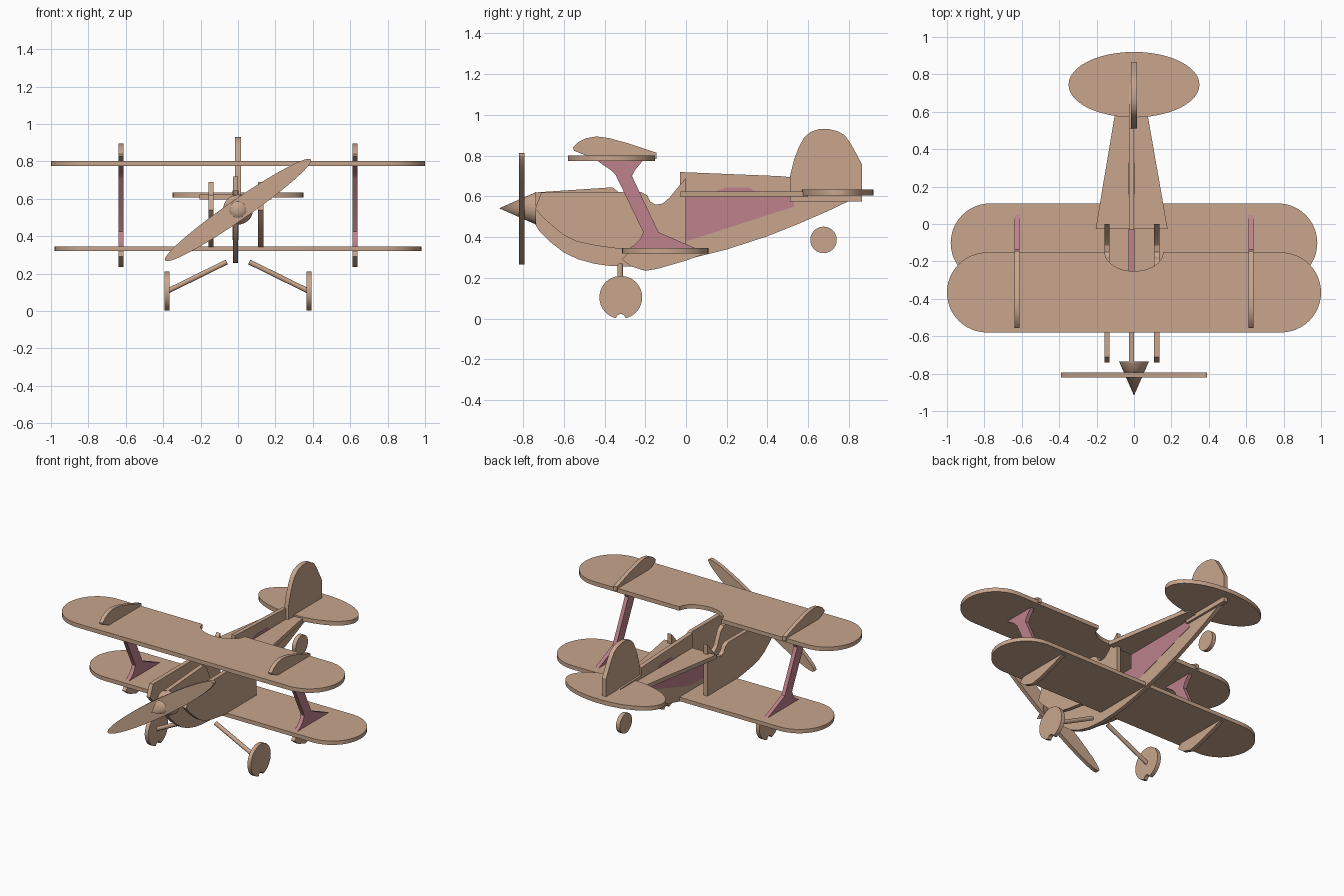
import bpy, bmesh, math
from mathutils import Vector


def material(name, rgb):
    m = bpy.data.materials.new(name)
    m.diffuse_color = (*rgb, 1)
    return m


WOOD = material("light wood", (0.58, 0.38, 0.265))
PINK = material("dusty pink", (0.51, 0.22, 0.26))


def plate(name, pts, lo, hi, axis, mat=WOOD, smooth=True):
    """Flat board: outline extruded along x (points are y,z), y (x,z) or z (x,y)."""
    bm = bmesh.new()
    at = {"x": lambda a, b, t: (t, a, b), "y": lambda a, b, t: (a, t, b),
          "z": lambda a, b, t: (a, b, t)}[axis]
    low = [bm.verts.new(at(a, b, lo)) for a, b in pts]
    top = [bm.verts.new(at(a, b, hi)) for a, b in pts]
    n = len(pts)
    bm.faces.new(low)
    bm.faces.new(top)
    for i in range(n):
        j = (i + 1) % n
        bm.faces.new((low[i], low[j], top[j], top[i]))
    bmesh.ops.recalc_face_normals(bm, faces=bm.faces)
    me = bpy.data.meshes.new(name)
    bm.to_mesh(me)
    bm.free()
    return finish(name, me, mat, smooth)


def finish(name, me, mat, smooth):
    me.materials.append(mat)
    ob = bpy.data.objects.new(name, me)
    bpy.context.collection.objects.link(ob)
    if smooth:
        bpy.ops.object.select_all(action='DESELECT')
        ob.select_set(True)
        bpy.context.view_layer.objects.active = ob
        bpy.ops.object.shade_smooth_by_angle(angle=math.radians(25))
    return ob


def cone(name, p0, p1, r0, r1):
    """Round rod or cone between two points."""
    p0, p1 = Vector(p0), Vector(p1)
    bm = bmesh.new()
    bmesh.ops.create_cone(bm, cap_ends=True, segments=32, radius1=r0, radius2=r1,
                          depth=(p1 - p0).length)
    me = bpy.data.meshes.new(name)
    bm.to_mesh(me)
    bm.free()
    ob = finish(name, me, WOOD, True)
    ob.rotation_mode = 'QUATERNION'
    ob.rotation_quaternion = (p1 - p0).to_track_quat('Z', 'Y')
    ob.location = (p0 + p1) / 2
    return ob


def arc(cx, cy, rx, ry, a0, a1, n=24):
    return [(cx + rx * math.cos(math.radians(a0 + (a1 - a0) * i / n)),
             cy + ry * math.sin(math.radians(a0 + (a1 - a0) * i / n))) for i in range(n + 1)]


# Wings with round tips; the upper one has a cockpit cutout in its rear edge
def wing(half, y0, y1, cut):
    cy, r = (y0 + y1) / 2, (y1 - y0) / 2
    return (arc(half - r, cy, r, r, -90, 90) + cut + arc(r - half, cy, r, r, 90, 270))


plate("upper_wing", wing(1.0, -0.58, -0.152, arc(0, -0.152, 0.155, 0.1, 0, -180)),
      0.775, 0.802, "z")
plate("lower_wing", wing(0.98, -0.313, 0.11, []), 0.32, 0.346, "z")

# Tail surfaces
plate("tailplane", arc(0, 0.745, 0.35, 0.175, 0, 352.5, 47), 0.606, 0.634, "z")
plate("tail_fin", [(0.51, 0.575), (0.51, 0.70), (0.53, 0.78), (0.555, 0.845), (0.58, 0.89),
                   (0.61, 0.916), (0.65, 0.93), (0.70, 0.931), (0.745, 0.92), (0.78, 0.9),
                   (0.805, 0.865), (0.825, 0.83), (0.865, 0.755), (0.865, 0.575)],
      -0.015, 0.015, "x")

# Fuselage: centre profile, pink painted panels, two side boards, rear deck
CX0, CX1 = -0.028, 0.0
plate("centre_profile", [
    (-0.74, 0.62), (-0.755, 0.54), (-0.75, 0.48), (-0.72, 0.43), (-0.67, 0.38), (-0.6, 0.325),
    (-0.53, 0.292), (-0.45, 0.27), (-0.38, 0.26), (-0.3, 0.256), (-0.2, 0.26), (-0.1, 0.272),
    (0.0, 0.29), (0.2, 0.34), (0.4, 0.405), (0.55, 0.465), (0.7, 0.53), (0.8, 0.578),
    (0.83, 0.6), (0.73, 0.64), (0.51, 0.645), (0.51, 0.695), (0.46, 0.7), (-0.03, 0.72),
    (-0.03, 0.5), (-0.25, 0.5), (-0.29, 0.53), (-0.33, 0.62), (-0.36, 0.645)], CX0, CX1, "x")
plate("pink_side_panel", [(-0.25, 0.38), (0.0, 0.38), (0.53, 0.55), (0.53, 0.6), (-0.028, 0.6),
                          (-0.028, 0.502), (-0.25, 0.502)], CX0 - 0.002, CX1 + 0.002, "x", PINK)
plate("pink_spine_panel", [(0.13, 0.62), (0.19, 0.643), (0.31, 0.643), (0.35, 0.62)],
      CX0 - 0.002, CX1 + 0.002, "x", PINK)
side = [(-0.74, 0.54), (-0.7, 0.495), (-0.65, 0.45), (-0.6, 0.41), (-0.54, 0.38), (-0.46, 0.362),
        (-0.38, 0.35), (-0.3, 0.34), (-0.25, 0.33), (0.0, 0.33), (0.0, 0.69), (-0.04, 0.645),
        (-0.08, 0.595), (-0.115, 0.565), (-0.15, 0.56), (-0.175, 0.575), (-0.19, 0.605),
        (-0.22, 0.622), (-0.71, 0.62)]
for label, x in (("left", -0.145), ("right", 0.122)):
    plate(label + "_side_board", side, x - 0.014, x + 0.014, "x")
plate("rear_deck", [(-0.205, -0.027), (0.18, -0.027), (0.07, 0.6), (-0.1, 0.6)],
      0.597, 0.624, "z")

# Wing struts: pink middle with wooden fins above and below the wings
strut = [(-0.44, 0.778), (-0.37, 0.73), (-0.345, 0.705), (-0.21, 0.425), (-0.225, 0.39),
         (-0.255, 0.36), (-0.285, 0.343), (0.055, 0.343), (0.0, 0.366), (-0.135, 0.425),
         (-0.265, 0.7), (-0.25, 0.73), (-0.21, 0.778)]
strut_top = [(-0.55, 0.825), (-0.555, 0.84), (-0.53, 0.866), (-0.49, 0.886), (-0.44, 0.895),
             (-0.38, 0.887), (-0.28, 0.86), (-0.145, 0.815), (-0.145, 0.785), (-0.45, 0.785)]
strut_low = [(-0.27, 0.335), (-0.315, 0.292), (-0.27, 0.257), (-0.2, 0.235), (-0.14, 0.245),
             (0.0, 0.285), (0.08, 0.315), (0.08, 0.335)]
for label, x in (("left", -0.625), ("right", 0.625)):
    a, b = x - 0.013, x + 0.013
    plate(label + "_wing_strut", strut, a, b, "x", PINK)
    plate(label + "_strut_top_fin", strut_top, a, b, "x")
    plate(label + "_strut_bottom_fin", strut_low, a, b, "x")

# Landing gear: notched wheels on slanted rods, plus a tail wheel
wheel = arc(-0.32, 0.105, 0.105, 0.105, -76, 256, 48) + arc(-0.32, 0.0, 0.023, 0.023, 170, 10, 10)
for label, s in (("left", -1), ("right", 1)):
    plate(label + "_wheel", wheel, s * 0.38 - 0.013, s * 0.38 + 0.013, "x")
    cone(label + "_gear_rod", (s * 0.06, -0.322, 0.262), (s * 0.375, -0.322, 0.107),
         0.0135, 0.0135)
plate("tail_wheel", arc(0.675, 0.387, 0.065, 0.065, 0, 350, 35), -0.028, 0.0, "x")

# Propeller and spinner
ca, sa = math.cos(math.radians(34.7)), math.sin(math.radians(34.7))
blade = [(u * ca - v * sa, 0.54 + u * sa + v * ca)
         for u, v in arc(0, 0, 0.475, 0.055, 0, 352.5, 47)]
plate("propeller", blade, -0.82, -0.793, "y")
cone("spinner", (0, -0.735, 0.542), (0, -0.917, 0.542), 0.08, 0.0)
